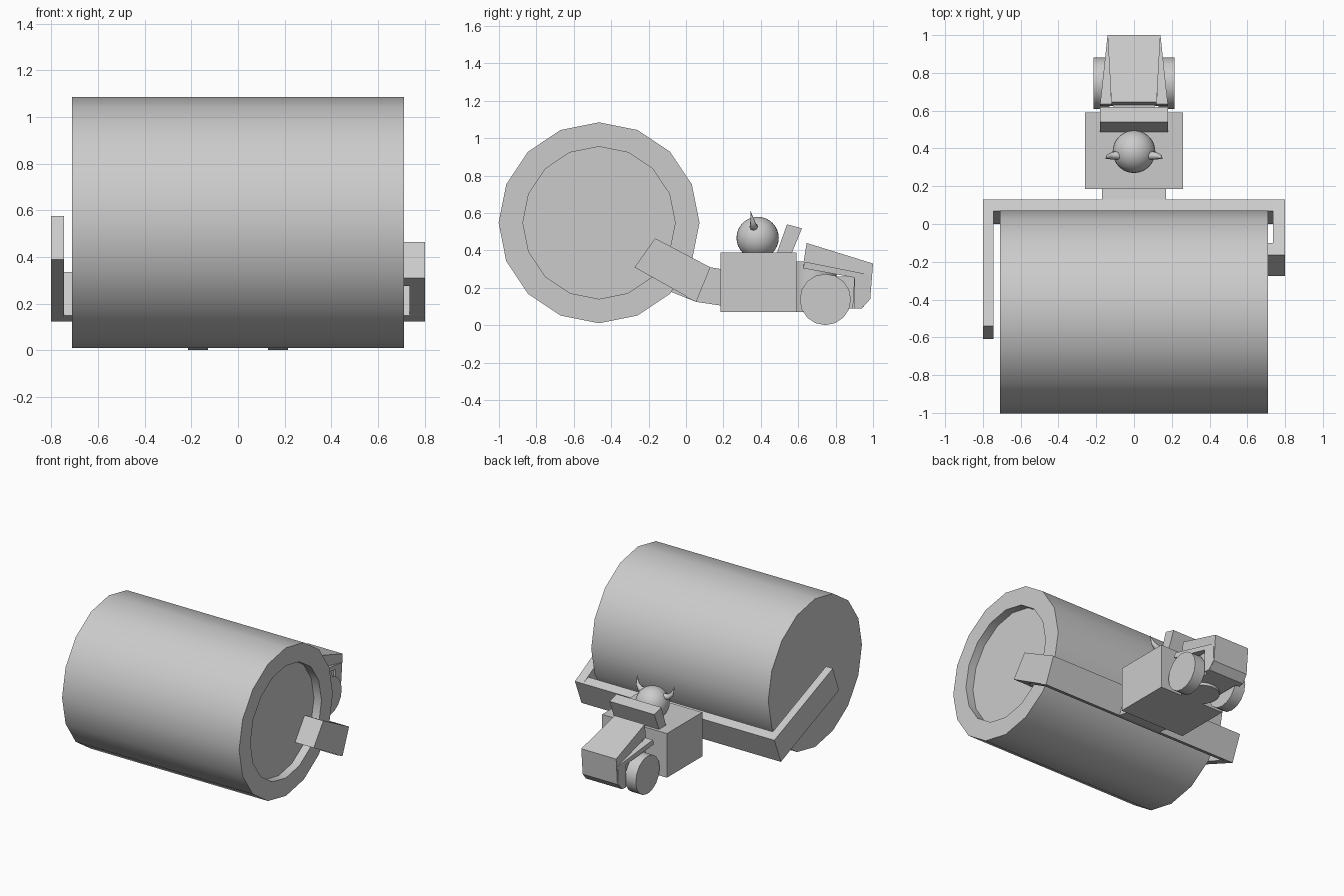
import bpy, bmesh, math
from mathutils import Matrix, Vector

if "Cube" in bpy.data.objects:
    bpy.data.objects.remove(bpy.data.objects["Cube"])


def finish(bm, name, smooth=False):
    bmesh.ops.recalc_face_normals(bm, faces=bm.faces[:])
    me = bpy.data.meshes.new(name)
    bm.to_mesh(me)
    bm.free()
    ob = bpy.data.objects.new(name, me)
    bpy.context.collection.objects.link(ob)
    if smooth:
        bpy.ops.object.select_all(action='DESELECT')
        ob.select_set(True)
        bpy.context.view_layer.objects.active = ob
        bpy.ops.object.shade_smooth_by_angle(angle=math.radians(32))
    return ob


def prism(name, profile, left, right):
    """Extrude a (y, z) profile along x; left/right may be functions of y."""
    bm = bmesh.new()
    rings = []
    for side in (left, right):
        f = side if callable(side) else (lambda y, s=side: s)
        rings.append([bm.verts.new((f(y), y, z)) for y, z in profile])
    a, b = rings
    n = len(profile)
    bm.faces.new(a)
    bm.faces.new(b[::-1])
    for i in range(n):
        j = (i + 1) % n
        bm.faces.new((a[i], b[i], b[j], a[j]))
    return finish(bm, name)


def box(name, x0, x1, y0, y1, z0, z1):
    return prism(name, [(y0, z0), (y1, z0), (y1, z1), (y0, z1)], x0, x1)


def cylinder(name, centre, r, depth, sides, axis='X', recess=None):
    bm = bmesh.new()
    bmesh.ops.create_cone(bm, cap_ends=True, segments=sides,
                          radius1=r, radius2=r, depth=depth)
    if axis == 'X':
        bmesh.ops.rotate(bm, verts=bm.verts[:], matrix=Matrix.Rotation(math.pi / 2, 3, 'Y'))
    if recess:
        rim, deep = recess
        cap = max(bm.faces, key=lambda f: f.calc_center_median().x)
        bmesh.ops.inset_individual(bm, faces=[cap], thickness=rim)
        new = bmesh.ops.extrude_discrete_faces(bm, faces=[cap])['faces'][0]
        bmesh.ops.translate(bm, verts=new.verts[:], vec=(-deep, 0, 0))
    bmesh.ops.translate(bm, verts=bm.verts[:], vec=Vector(centre))
    return finish(bm, name, True)


# Big roller drum, hollowed on its right end
cylinder("roller_drum", (0, -0.465, 0.548), 0.537, 1.42, 16, recess=(0.13, 0.06))

# Yoke: cross bar, long left arm, short right arm with hub block in the recess
prism("yoke_cross_bar", [(0.13, 0.31), (0.055, 0.125), (0.0, 0.15), (0.07, 0.335)], -0.8, 0.8)
prism("yoke_left_arm", [(0.13, 0.31), (0.055, 0.125), (-0.61, 0.39), (-0.54, 0.575)], -0.8, -0.745)
prism("yoke_right_arm", [(0.13, 0.31), (0.055, 0.125), (-0.275, 0.31), (-0.165, 0.465)], 0.735, 0.8)
prism("yoke_hub_block", [(-0.10, 0.43), (-0.21, 0.275), (-0.275, 0.31), (-0.165, 0.465)], 0.65, 0.76)
prism("yoke_neck", [(0.13, 0.31), (0.055, 0.125), (0.19, 0.105), (0.19, 0.30)], -0.17, 0.17)

# Tractor body and the tilted panel behind the engine
box("body", -0.26, 0.26, 0.185, 0.59, 0.07, 0.39)
prism("dash_panel", [(0.485, 0.385), (0.54, 0.54), (0.62, 0.518), (0.565, 0.385)], -0.18, 0.18)

# Steering post and chassis under the hood
cylinder("steering_post", (0, 0.68, 0.205), 0.125, 0.27, 24, axis='Z')
box("chassis", -0.12, 0.12, 0.66, 0.91, 0.09, 0.26)


# Hood narrows slightly toward the driver
def hood_side(y):
    return 0.14 - 0.02 * (1.0 - y) / 0.36


hood = [(0.645, 0.44), (1.0, 0.33), (0.985, 0.14), (0.94, 0.09),
        (0.89, 0.09), (0.9, 0.255), (0.625, 0.315)]
prism("hood", hood, lambda y: -hood_side(y), hood_side)

# Fenders and wheels on both sides
for s, label in ((-1, "left"), (1, "right")):
    prism("fender_" + label,
          [(0.625, 0.305), (0.635, 0.34), (0.985, 0.27), (0.98, 0.14), (0.94, 0.09),
           (0.9, 0.09), (0.9, 0.255)],
          s * 0.11, lambda y, s=s: s * (0.14 + 0.04 * (1.0 - y) / 0.37))
    cylinder("wheel_" + label, (s * 0.172, 0.745, 0.138), 0.137, 0.085, 16)

# Driver's head
bm = bmesh.new()
bmesh.ops.create_uvsphere(bm, u_segments=32, v_segments=16, radius=0.113)
bmesh.ops.translate(bm, verts=bm.verts[:], vec=(0, 0.383, 0.467))
finish(bm, "driver_head", True)

# Curved tapering horns
for s, label in ((-1, "left"), (1, "right")):
    cu = bpy.data.curves.new("horn_" + label, 'CURVE')
    cu.dimensions = '3D'
    cu.bevel_depth = 0.021
    cu.bevel_resolution = 2
    cu.use_fill_caps = True
    path = [(0.08, 0.363, 0.525, 1.1), (0.115, 0.361, 0.53, 0.95),
            (0.138, 0.356, 0.555, 0.6), (0.15, 0.345, 0.61, 0.05)]
    sp = cu.splines.new('POLY')
    sp.points.add(len(path) - 1)
    for p, (x, y, z, r) in zip(sp.points, path):
        p.co = (s * x, y, z, 1)
        p.radius = r
    bpy.context.collection.objects.link(bpy.data.objects.new("horn_" + label, cu))
